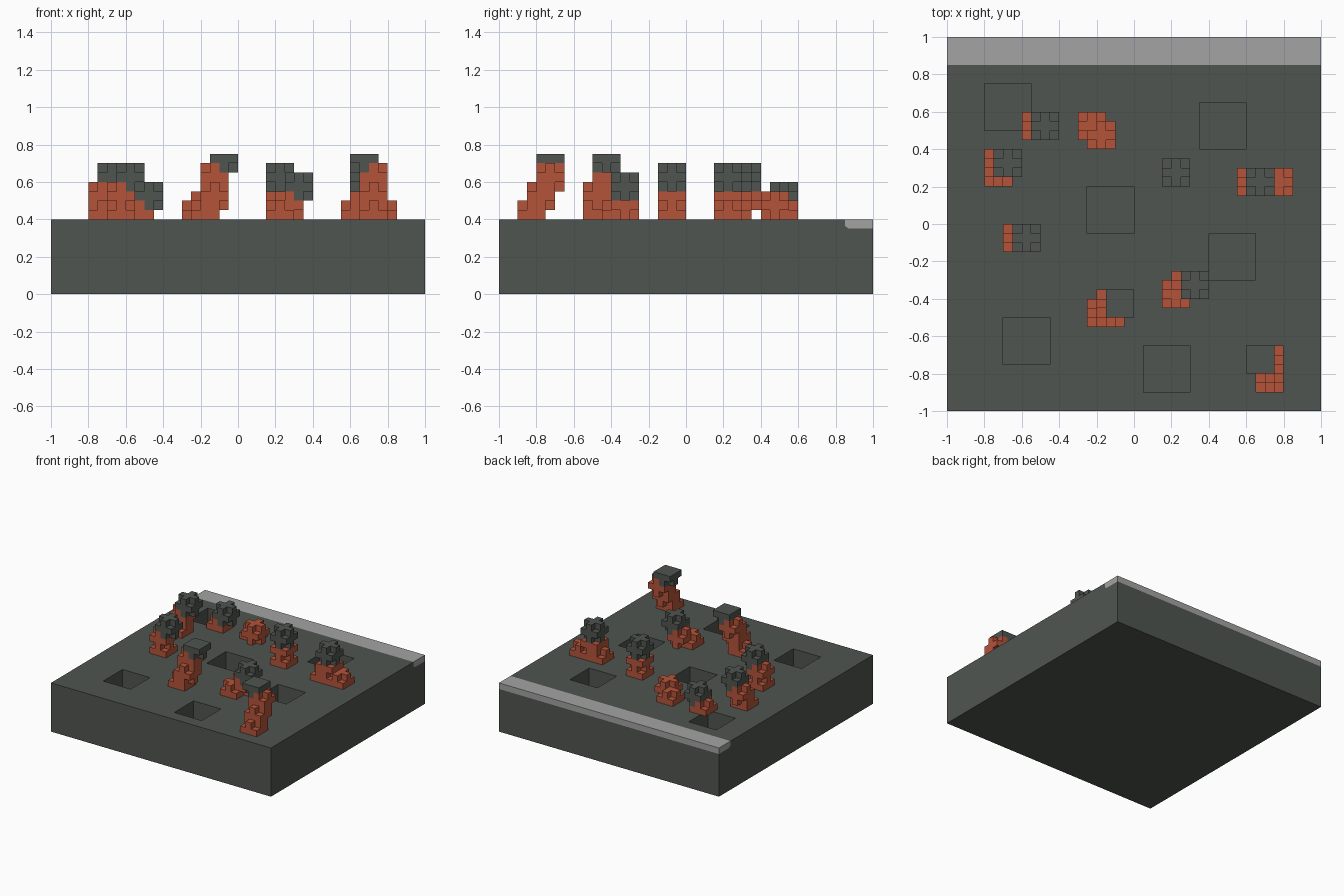
import bpy, bmesh
from mathutils import Vector

V = 0.05          # voxel size
GROUND, CEIL = 8, 15   # voxel rows where growths start and are cut off

if "Cube" in bpy.data.objects:
    bpy.data.objects.remove(bpy.data.objects["Cube"], do_unlink=True)


def material(name, rgb):
    m = bpy.data.materials.new(name)
    m.use_nodes = True
    m.diffuse_color = (*rgb, 1)
    m.node_tree.nodes["Principled BSDF"].inputs["Base Color"].default_value = (*rgb, 1)
    return m


STONE = material("dark stone", (0.08, 0.091, 0.082))
RED = material("brick red", (0.462, 0.087, 0.042))
PALE = material("pale grey", (0.366, 0.366, 0.366))


def add_object(name, bm, mat):
    me = bpy.data.meshes.new(name)
    bm.to_mesh(me)
    bm.free()
    ob = bpy.data.objects.new(name, me)
    bpy.context.collection.objects.link(ob)
    if mat:
        me.materials.append(mat)
    return ob


def prism(name, profile, mat):
    """Extrude a (y, z) profile along the full width."""
    bm = bmesh.new()
    face = bm.faces.new([bm.verts.new((-1, y, z)) for y, z in profile])
    ext = bmesh.ops.extrude_face_region(bm, geom=[face])
    bmesh.ops.translate(bm, vec=(2, 0, 0),
                        verts=[g for g in ext["geom"] if isinstance(g, bmesh.types.BMVert)])
    bmesh.ops.recalc_face_normals(bm, faces=bm.faces)
    return add_object(name, bm, mat)


# Ground block with a notch along the back, and the pale strip filling it
notch = [(1, 0.35), (0.87, 0.35), (0.85, 0.365), (0.85, 0.4)]
ground = prism("ground_block", [(-1, 0), (1, 0)] + notch + [(-1, 0.4)], STONE)
prism("back_strip", notch + [(1, 0.4)], PALE)

# Square pits cut into the ground
PITS = [(-0.8, 0.5), (0.35, 0.4), (-0.25, -0.05), (0.4, -0.3), (-0.7, -0.75), (0.05, -0.9)]
DEPTH = 0.2
bm = bmesh.new()
for x, y in PITS:
    cube = bmesh.ops.create_cube(bm, size=1)["verts"]
    bmesh.ops.scale(bm, vec=(0.25, 0.25, DEPTH + 0.1), verts=cube)
    bmesh.ops.translate(bm, vec=(x + 0.125, y + 0.125, 0.45 - DEPTH / 2), verts=cube)
cutter = add_object("pit_cutter", bm, None)
cutter.hide_render = True
mod = ground.modifiers.new("pits", 'BOOLEAN')
mod.operation = 'DIFFERENCE'
mod.solver = 'EXACT'
mod.object = cutter
bpy.context.view_layer.objects.active = ground
bpy.ops.object.modifier_apply(modifier=mod.name)
bpy.data.objects.remove(cutter, do_unlink=True)


def ball(i, j, k):
    """3x3x3 voxels without the eight corners, limited to the growing height."""
    return {(i + a, j + b, k + c) for a in range(3) for b in range(3) for c in range(3)
            if (a == 1 or b == 1 or c == 1) and GROUND <= k + c < CEIL}


def skin(name, cells, solid, mat):
    """Outer faces of a voxel set, skipping faces against any solid voxel."""
    bm = bmesh.new()
    for cell in sorted(cells):
        centre = Vector(cell) + Vector((0.5, 0.5, 0.5))
        for axis in range(3):
            for s in (-1, 1):
                n = Vector((0, 0, 0))
                n[axis] = s
                if tuple(int(c + d) for c, d in zip(cell, n)) in solid:
                    continue
                u = Vector((0, 0, 0))
                u[(axis + 1) % 3] = 1
                w = n.cross(u)
                quad = [centre + (n + u * p + w * q) / 2
                        for p, q in ((-1, -1), (1, -1), (1, 1), (-1, 1))]
                bm.faces.new([bm.verts.new((p.x * V - 1, p.y * V - 1, p.z * V)) for p in quad])
    bmesh.ops.remove_doubles(bm, verts=bm.verts, dist=0.001)
    return add_object(name, bm, mat)


# Growths: lowest corners of the stem balls, then of the dark head ball
GROWTHS = [
    ([(8, 29, 7)], (9, 29, 9)),
    ([(14, 29, 7), (15, 28, 8)], None),
    ([(4, 24, 7), (4, 25, 9)], (5, 25, 11)),
    ([(23, 24, 7), (23, 24, 9)], (23, 24, 11)),
    ([(31, 23, 7), (34, 23, 7), (32, 23, 9)], (32, 23, 11)),
    ([(6, 17, 7), (6, 17, 9)], (7, 17, 11)),
    ([(23, 11, 7), (24, 12, 8)], (25, 12, 10)),
    ([(15, 9, 7), (16, 9, 9), (16, 10, 11)], (17, 10, 13)),
    ([(33, 2, 7), (33, 3, 9), (33, 4, 11)], (32, 4, 13)),
]
for n, (stem_balls, head_ball) in enumerate(GROWTHS, 1):
    head = ball(*head_ball) if head_ball else set()
    stem = set().union(*(ball(*b) for b in stem_balls)) - head
    skin(f"growth_stem_{n}", stem, stem | head, RED)
    if head:
        skin(f"growth_head_{n}", head, stem | head, STONE)
